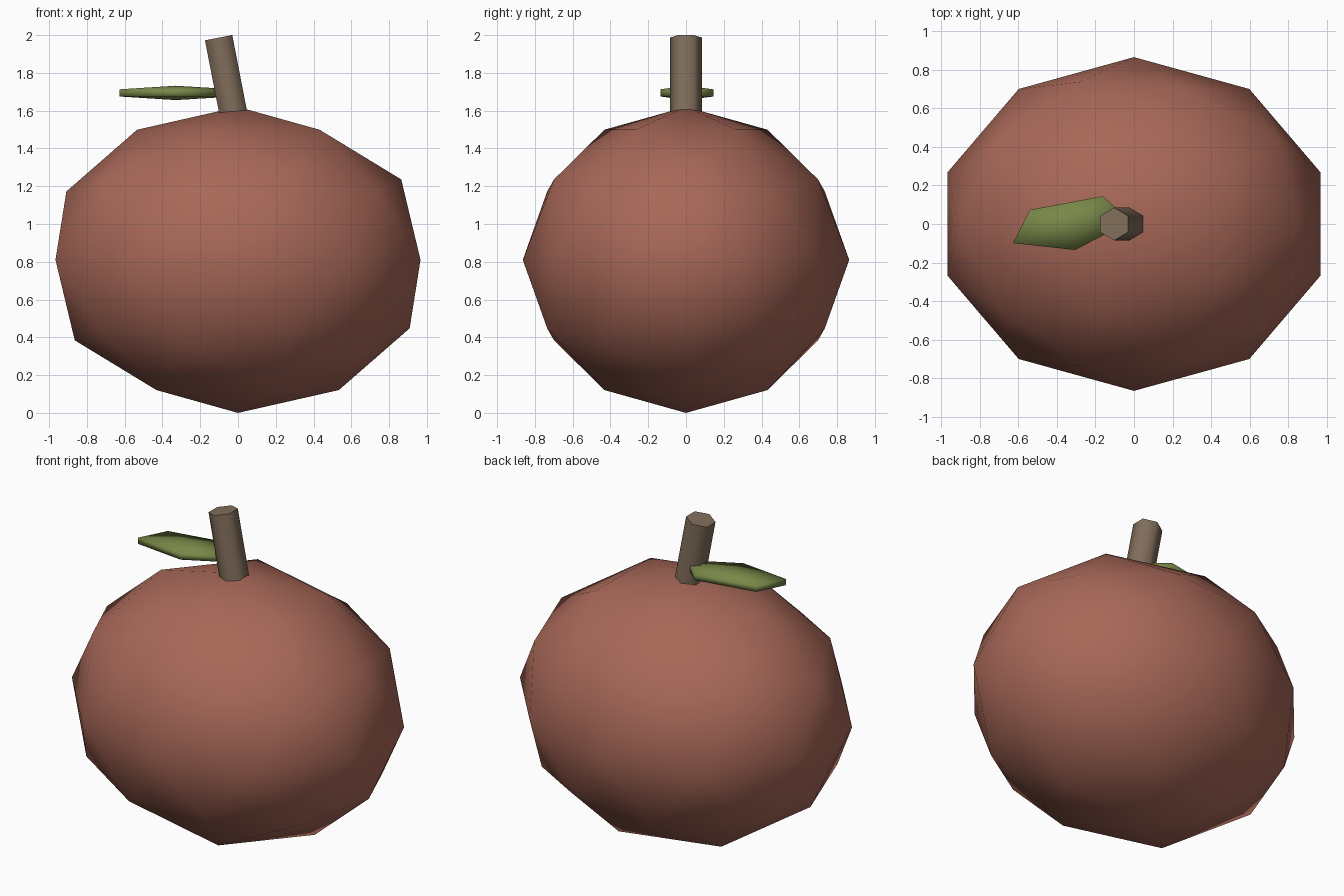
import bpy
import math

cube = bpy.data.objects.get("Cube")
if cube:
    bpy.data.objects.remove(cube, do_unlink=True)


def material(name, rgb):
    mat = bpy.data.materials.new(name)
    mat.use_nodes = True
    mat.diffuse_color = (*rgb, 1)
    mat.node_tree.nodes["Principled BSDF"].inputs["Base Color"].default_value = (*rgb, 1)
    return mat


def finish(name, mat, scale=(1, 1, 1), smooth_angle=180):
    """Name, scale, colour and smooth the primitive just added."""
    obj = bpy.context.object
    obj.name = name
    obj.scale = scale
    obj.data.materials.append(mat)
    bpy.ops.object.transform_apply(location=False, rotation=False, scale=True)
    bpy.ops.object.shade_smooth_by_angle(angle=math.radians(smooth_angle))
    return obj


fruit_red = material("muted red", (0.39, 0.137, 0.097))
stem_brown = material("bark brown", (0.22, 0.155, 0.105))
leaf_green = material("leaf green", (0.19, 0.245, 0.065))

# Faceted round fruit, slightly wider than deep
bpy.ops.mesh.primitive_ico_sphere_add(subdivisions=2, radius=1, location=(0, 0, 0.81),
                                      rotation=(0, 0, math.pi))
finish("fruit", fruit_red, (1.016, 0.864, 0.81))

# Six-sided stem leaning to the right, sunk into the fruit
bpy.ops.mesh.primitive_cylinder_add(vertices=6, radius=0.085, depth=0.5,
                                    location=(-0.055, 0, 1.741),
                                    rotation=(0, math.radians(-11), 0))
finish("stem", stem_brown, smooth_angle=65)

# Thin five-cornered leaf, pointed at its outer end
bpy.ops.mesh.primitive_uv_sphere_add(segments=5, ring_count=2, radius=1,
                                     location=(-0.33, 0, 1.694),
                                     rotation=(0, 0, math.radians(190.7)))
finish("leaf", leaf_green, (0.376, 0.158, 0.038))
